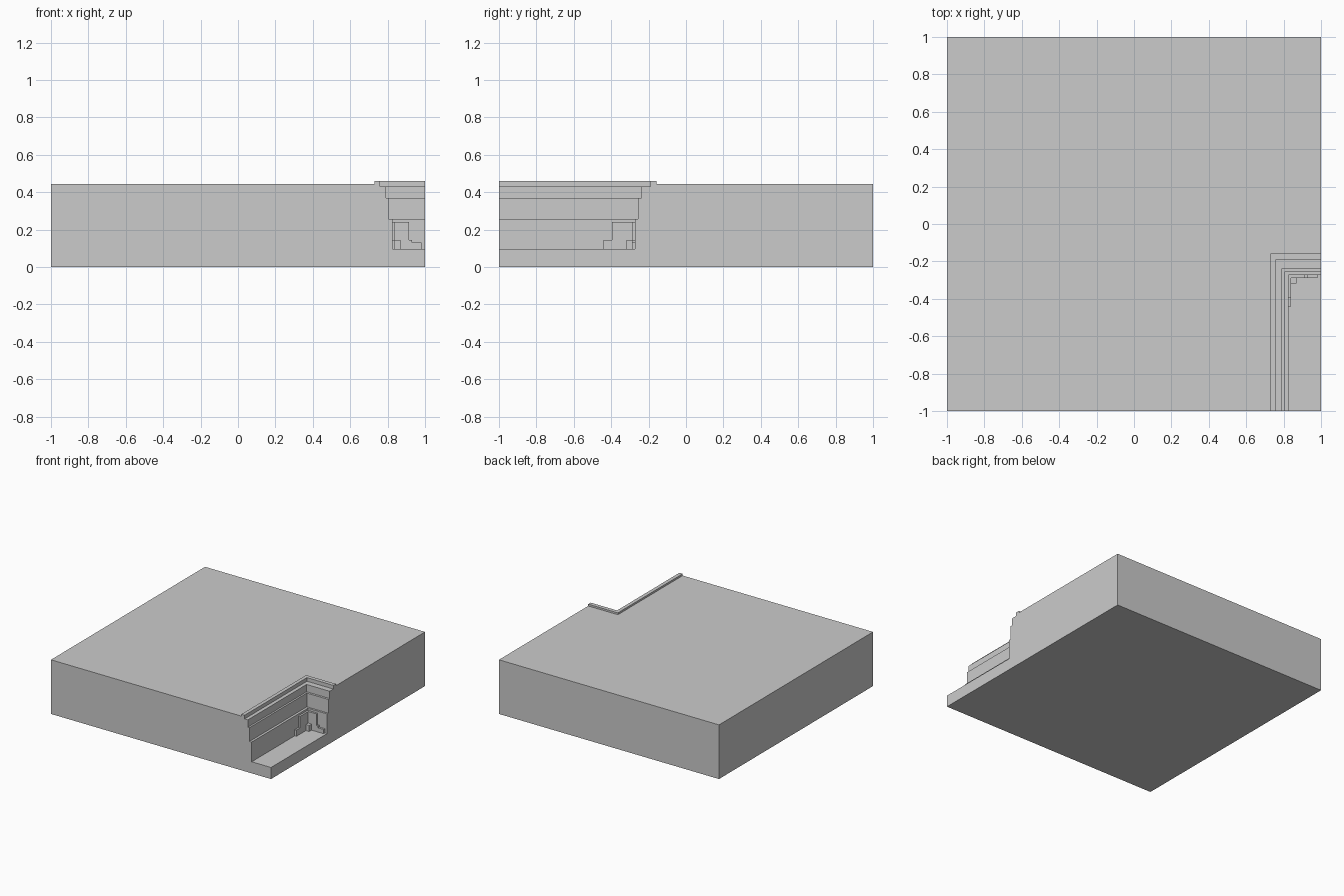
import bpy, bmesh
from mathutils import Vector

if "Cube" in bpy.data.objects:
    bpy.data.objects.remove(bpy.data.objects["Cube"])

TOP, FLOOR = 0.445, 0.095


def finish(name, bm):
    bmesh.ops.recalc_face_normals(bm, faces=bm.faces)
    mesh = bpy.data.meshes.new(name)
    bm.to_mesh(mesh)
    bm.free()
    obj = bpy.data.objects.new(name, mesh)
    bpy.context.collection.objects.link(obj)
    return obj


def prism(name, outline, depth):
    """Extrude a planar outline of 3D points along a depth vector."""
    bm = bmesh.new()
    face = bm.faces.new([bm.verts.new(p) for p in outline])
    ext = bmesh.ops.extrude_face_region(bm, geom=[face], use_keep_orig=True)
    moved = [g for g in ext["geom"] if isinstance(g, bmesh.types.BMVert)]
    bmesh.ops.translate(bm, verts=moved, vec=Vector(depth))
    return finish(name, bm)


# Stepped recess moulding: corner position of each step (x, y, z), rim to floor
steps = [(0.73, -0.158), (0.76, -0.19), (0.79, -0.238),
         (0.805, -0.256), (0.825, -0.272)]
levels = [TOP, 0.46, 0.43, 0.37, 0.257, FLOOR]
profile = []
for i, (x, y) in enumerate(steps):
    profile += [(x, y, levels[i]), (x, y, levels[i + 1])]

# Block with the moulding swept around the recessed front right corner
bm = bmesh.new()
new = bm.verts.new
front = [new((x, -1, z)) for x, y, z in profile]
corner = [new((x, y, z)) for x, y, z in profile]
right = [new((1, y, z)) for x, y, z in profile]
for a, b in ((front, corner), (corner, right)):
    for i in range(len(profile) - 1):
        bm.faces.new((a[i], b[i], b[i + 1], a[i + 1]))

b_fl, b_fr, b_br, b_bl = [new((x, y, 0)) for x, y in ((-1, -1), (1, -1), (1, 1), (-1, 1))]
t_fl, t_br, t_bl = [new((x, y, TOP)) for x, y in ((-1, -1), (1, 1), (-1, 1))]
floor_corner = new((1, -1, FLOOR))
for loop in (
    [b_fl, b_bl, b_br, b_fr],                                # underside
    [t_fl, front[0], corner[0], right[0], t_br, t_bl],       # top
    [front[-1], floor_corner, right[-1], corner[-1]],        # recess floor
    [b_fl, b_fr, floor_corner] + front[::-1] + [t_fl],       # front
    [b_fr, b_br, t_br] + right + [floor_corner],             # right
    [b_br, b_bl, t_bl, t_br],                                # back
    [b_bl, b_fl, t_fl, t_bl],                                # left
):
    bm.faces.new(loop)
finish("stepped_block", bm)

# Thin stepped panel on the left wall of the recess
side = [(-0.272, FLOOR), (-0.272, 0.24), (-0.396, 0.24), (-0.396, 0.145),
        (-0.442, 0.145), (-0.442, FLOOR)]
prism("side_wall_panel", [(0.825, y, z) for y, z in side], (0.015, 0, 0))

# Thin stepped panel on the back wall of the recess
back = [(0.84, FLOOR), (0.84, 0.24), (0.915, 0.24), (0.915, 0.145), (0.93, 0.145),
        (0.93, 0.13), (0.98, 0.13), (0.98, FLOOR)]
prism("back_wall_panel", [(x, -0.272, z) for x, z in back], (0, -0.016, 0))

# Small block standing in the inner corner
foot = [(0.84, -0.288), (0.87, -0.288), (0.87, -0.318), (0.84, -0.318)]
prism("corner_block", [(x, y, FLOOR) for x, y in foot], (0, 0, 0.05))
